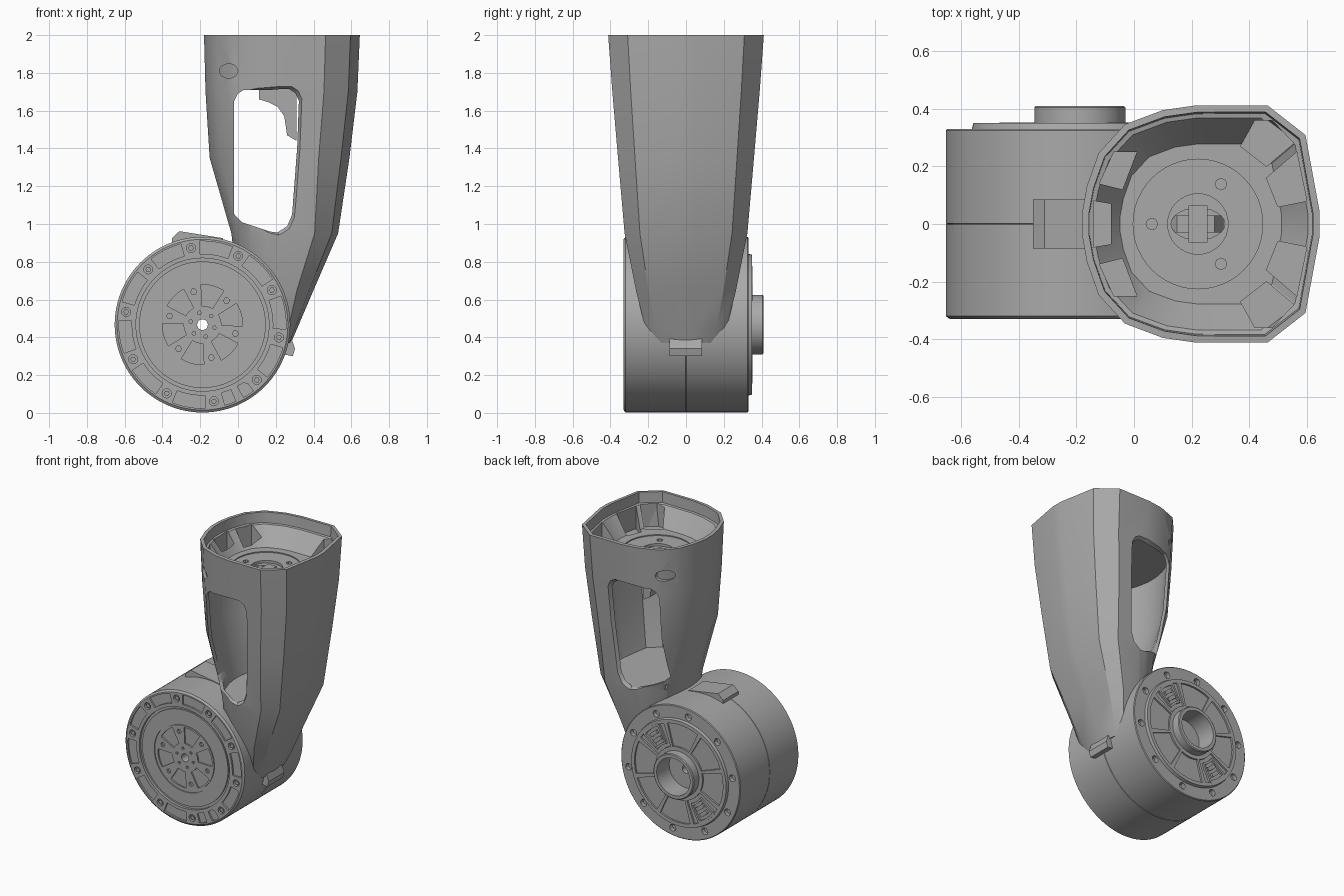
import bpy, bmesh
from math import sin, cos, radians, tau

cube = bpy.data.objects.get("Cube")
if cube:
    bpy.data.objects.remove(cube, do_unlink=True)

CX, CZ = -0.188, 0.467          # drum axis
GREY = (0.4, 0.4, 0.4, 1)
metal = bpy.data.materials.new("plain_grey")
metal.use_nodes = True
metal.diffuse_color = GREY
metal.node_tree.nodes["Principled BSDF"].inputs["Base Color"].default_value = GREY


def finish(name, bm):
    bmesh.ops.recalc_face_normals(bm, faces=bm.faces)
    mesh = bpy.data.meshes.new(name)
    bm.to_mesh(mesh)
    bm.free()
    mesh.materials.append(metal)
    ob = bpy.data.objects.new(name, mesh)
    bpy.context.collection.objects.link(ob)
    shade(ob)
    return ob


def activate(ob):
    bpy.ops.object.select_all(action='DESELECT')
    ob.select_set(True)
    bpy.context.view_layer.objects.active = ob


def shade(ob, angle=30):
    activate(ob)
    bpy.ops.object.shade_smooth_by_angle(angle=radians(angle))


def loft(bm, rings, cap=(True, True), loop=False):
    """Skin a list of equal point rings."""
    vs = [[bm.verts.new(p) for p in r] for r in rings]
    n = len(vs[0])
    pairs = list(zip(vs, vs[1:])) + ([(vs[-1], vs[0])] if loop else [])
    for a, b in pairs:
        for i in range(n):
            bm.faces.new((a[i], a[(i + 1) % n], b[(i + 1) % n], b[i]))
    if not loop:
        for ring, wanted in ((vs[0], cap[0]), (vs[-1], cap[1])):
            if wanted:
                bm.faces.new(ring)


def polar(r, deg, y):
    a = radians(deg)
    return (CX + r * cos(a), y, CZ + r * sin(a))


def lathe(name, profile, steps=96):
    bm = bmesh.new()
    loft(bm, [[polar(r, 360 * i / steps, y) for r, y in profile] for i in range(steps)], loop=True)
    return finish(name, bm)


def disc(cx, cy, r, n=32, stretch=1):
    return [(cx + r * stretch * cos(tau * i / n), cy + r * sin(tau * i / n)) for i in range(n)]


def prism_y(bm, pts, y0, y1):
    loft(bm, [[(x, y, z) for x, z in pts] for y in (y0, y1)])


def prism_z(bm, pts, z0, z1):
    loft(bm, [[(x, y, z) for x, y in pts] for z in (z0, z1)])


def rod(bm, r, deg, size, y0, y1, sides=12):
    x, _, z = polar(r, deg, 0)
    prism_y(bm, disc(x, z, size, sides), y0, y1)


def sector(bm, r0, r1, mid, half, y0, y1, steps=6):
    """Curved block between two radii."""
    angles = [mid - half + 2 * half * i / steps for i in range(steps + 1)]
    ring = [(r1, a) for a in angles] + [(r0, a) for a in reversed(angles)]
    loft(bm, [[polar(r, a, y) for r, a in ring] for y in (y0, y1)])


def cut(ob, bm, angle=30):
    tool = finish("cutter", bm)
    tool.hide_render = True
    mod = ob.modifiers.new("cut", 'BOOLEAN')
    mod.object, mod.operation, mod.solver = tool, 'DIFFERENCE', 'EXACT'
    activate(ob)
    bpy.ops.object.modifier_apply(modifier=mod.name)
    bpy.data.objects.remove(tool, do_unlink=True)
    shade(ob, angle)


# Drum: turned body with a seam, grooves, a through bore and a rear boss
drum = lathe("drum", [
    (.028, -.322), (.225, -.322), (.225, -.315), (.24, -.315), (.24, -.322), (.335, -.322),
    (.335, -.312), (.352, -.312), (.352, -.33), (.452, -.33), (.465, -.32),
    (.465, -.002), (.462, 0), (.465, .002), (.465, .325), (.46, .33),
    (.375, .33), (.37, .35), (.158, .35), (.158, .405), (.152, .41),
    (.13, .41), (.13, .27), (.028, .27)])

# Recesses in the front rim and hub, and in the rear cover
bm = bmesh.new()
for k in range(10):
    a = 98.5 + 36 * k
    rod(bm, .41, a, .024, -.4, -.312)
    rod(bm, .41, a, .024, .30, .4)
    if k == 5:
        for off in (-7, 7):
            sector(bm, .375, .442, a + 18 + off, 4, -.4, -.318)
    else:
        sector(bm, .375, .442, a + 18, 11.5, -.4, -.318)
for k in range(6):
    sector(bm, .1, .212, 15 + 60 * k, 17, -.4, -.312)
    rod(bm, .18, 45 + 60 * k, .016, -.4, -.306, 6)
    rod(bm, .065, 45 + 60 * k, .01, -.4, -.306, 6)
for k in range(8):
    sector(bm, .185, .345, 5 + 45 * k, 20, .338, .38)
cut(drum, bm)

# Bolts in the rim holes
bm = bmesh.new()
for k in range(10):
    rod(bm, .41, 98.5 + 36 * k, .015, -.325, -.30, 6)
finish("rim_bolts", bm)

# Rear connectors: a framed socket with pins on each side
bm = bmesh.new()
for mid in (50, 230):
    for r0, r1, off, half in ((.21, .225, 0, 13), (.335, .35, 0, 13), (.225, .335, -12, 1.5),
                              (.225, .335, 12, 1.5), (.245, .27, 0, 8), (.29, .315, 0, 6)):
        sector(bm, r0, r1, mid + off, half, .33, .352)
finish("rear_connectors", bm)

# Housing: faceted shell that narrows down onto the drum
HALF = [(0, .1), (.02, .32), (.07, .6), (.18, .84), (.34, .96), (.48, 1), (.78, 1), (.94, .75), (1, .1)]
SECTION = HALF + [(u, -v) for u, v in reversed(HALF)]


def section(z, left, right, depth, scale=1):
    mid = (left + right) / 2
    return [(mid + (left + u * (right - left) - mid) * scale, v * depth * scale, z) for u, v in SECTION]


ROWS = [(2, -.18, .645, .412), (1.7, -.172, .632, .39), (1.35, -.15, .59, .36), (.95, -.035, .53, .325),
        (.65, .0, .4, .265), (.45, .1, .315, .215), (.37, .15, .28, .16)]
bm = bmesh.new()
loft(bm, [section(*row) for row in ROWS], cap=(False, True))
housing = finish("housing", bm)
shell = housing.modifiers.new("wall", 'SOLIDIFY')
shell.thickness, shell.offset = .024, -1
activate(housing)
bpy.ops.object.modifier_apply(modifier="wall")

# Side windows, chamfered along the slope of the wall
WINDOW = [(-.02, 1.05), (-.02, 1.65), (.0, 1.69), (.03, 1.71), (.27, 1.71), (.3, 1.69), (.318, 1.65),
          (.31, 1.4), (.285, 1.05), (.26, .99), (.21, .955), (.17, .96), (.02, 1.01)]


def window_ring(side, out, grow):
    ring = [(.15 + (x - .15) * (1 + grow), 1.34 + (z - 1.34) * (1 + grow * .4)) for x, z in WINDOW]
    return [(x, side * (.325 + (z - .95) * .08 + out), z) for x, z in ring]


bm = bmesh.new()
loft(bm, [window_ring(s, o, g) for s, o, g in
          ((-1, .1, .5), (-1, -.025, 0), (1, -.025, 0), (1, .1, .5))])
cut(housing, bm, 40)

# Small oval access holes near the top and above the drum
bm = bmesh.new()
prism_y(bm, disc(-.05, 1.81, .038, 16, 1.3), -.5, -.2)
prism_y(bm, disc(-.05, 1.81, .038, 16, 1.3), .2, .5)
prism_y(bm, disc(-.01, .965, .025, 16, 1.2), .2, .5)
cut(housing, bm, 40)

# Closed bottom of the window bay
bm = bmesh.new()
loft(bm, [section(.8, -.017, .465, .295, .95), section(.955, -.035, .53, .325, .95)])
finish("bay_floor", bm)

# Mounting floor inside the open top, with corner pockets
wide = (-.18, .645, .409)
bm = bmesh.new()
loft(bm, [section(1.735, -.172, .632, .39, .955), section(1.93, *wide, .955),
          section(1.925, *wide, .9), section(1.805, *wide, .68)])
floor = finish("mounting_floor", bm)
POCKETS = [[(.37, .27), (.42, .36), (.48, .36), (.555, .28), (.46, .2)],
           [(.46, .16), (.565, .25), (.6, .08), (.5, .06)],
           [(-.12, .14), (-.07, .25), (.01, .25), (-.04, .12)]]
bm = bmesh.new()
for pts in POCKETS:
    prism_z(bm, pts, 1.765, 2.1)
    prism_z(bm, [(x, -y) for x, y in pts], 1.765, 2.1)
prism_z(bm, [(-.14, .08), (-.14, -.08), (-.08, -.07), (-.08, .07)], 1.765, 2.1)
prism_z(bm, disc(.222, 0, .225, 48), 1.798, 2.1)
cut(floor, bm)

# Stepped centre hole and three screw holes, cut one level at a time
bm = bmesh.new()
for k in range(3):
    a = radians(60 + 120 * k)
    prism_z(bm, disc(.222 + .16 * cos(a), .16 * sin(a), .02, 8), 1.77, 2.1)
prism_z(bm, disc(.222, 0, .105), 1.78, 2.1)
cut(floor, bm)
bm = bmesh.new()
prism_z(bm, disc(.222, 0, .055, 24, 1.7), 1.6, 2.1)
cut(floor, bm)

# Hook hanging under the floor and its centre clip
bm = bmesh.new()
prism_y(bm, [(.15, 1.78), (.11, 1.73), (.11, 1.66), (.16, 1.645), (.21, 1.62), (.245, 1.57),
             (.26, 1.47), (.31, 1.44), (.31, 1.73), (.28, 1.78)], -.03, .03)
prism_z(bm, [(.19, -.065), (.255, -.065), (.255, .065), (.19, .065)], 1.74, 1.79)
finish("cable_hook", bm)

# Stops on the drum
bm = bmesh.new()
prism_y(bm, [(-.35, .925), (-.31, .962), (-.08, .925), (-.08, .86), (-.35, .86)], -.085, .085)
finish("upper_stop", bm)
bm = bmesh.new()
prism_y(bm, [(.24, .31), (.29, .3), (.302, .34), (.285, .39), (.24, .39)], -.088, .085)
finish("lower_stop", bm)
